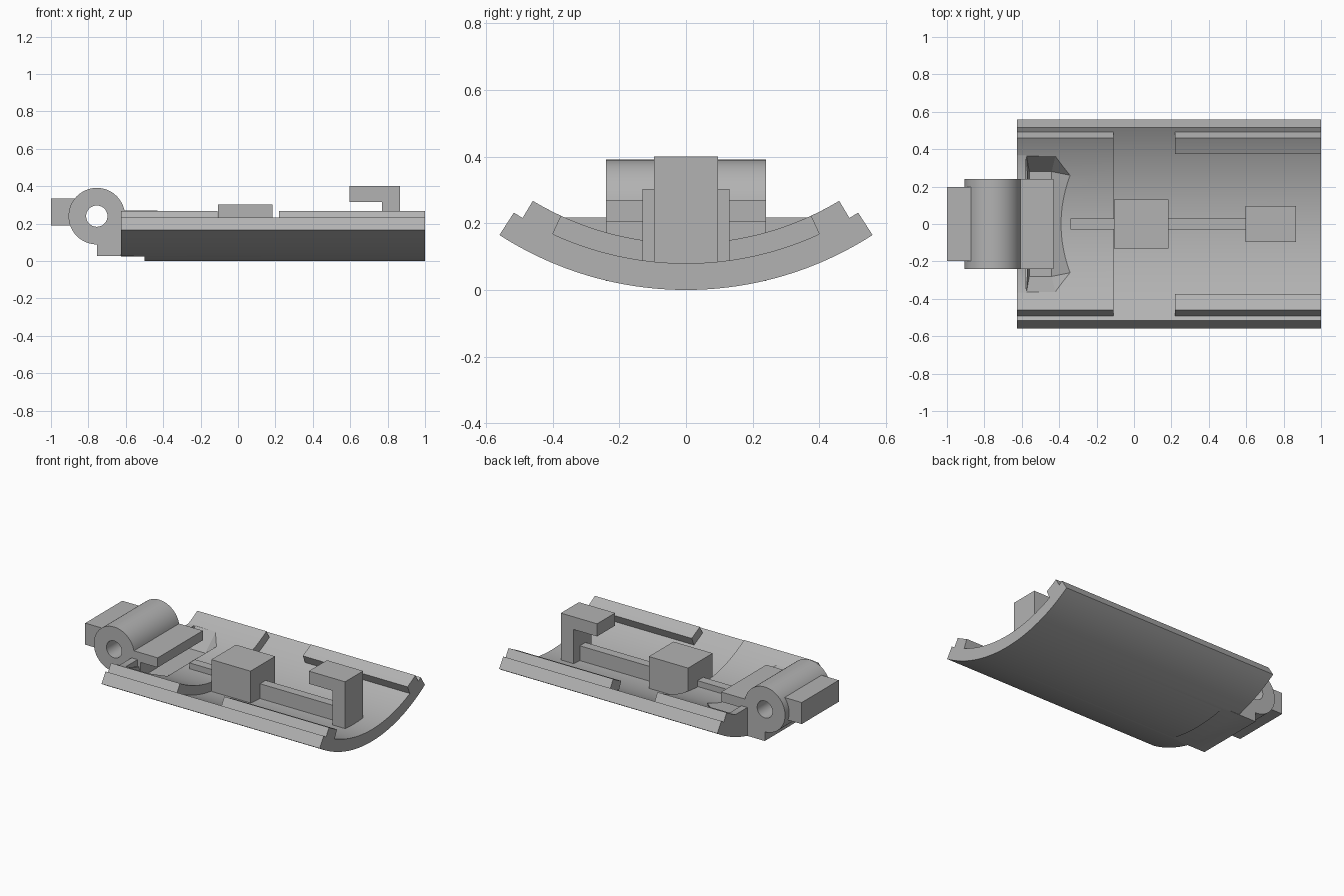
import bpy, bmesh, math

if "Cube" in bpy.data.objects:
    bpy.data.objects.remove(bpy.data.objects["Cube"], do_unlink=True)

grey = bpy.data.materials.new("plain grey")
grey.use_nodes = True
COLOUR = (0.45, 0.45, 0.45, 1)
grey.diffuse_color = COLOUR
grey.node_tree.nodes["Principled BSDF"].inputs["Base Color"].default_value = COLOUR

R_OUT, R_MID, R_IN = 1.033, 0.953, 0.893   # shell radii about the arc centre
X_END = -0.625


def finish(name, bm):
    bmesh.ops.recalc_face_normals(bm, faces=bm.faces)
    mesh = bpy.data.meshes.new(name)
    bm.to_mesh(mesh)
    bm.free()
    obj = bpy.data.objects.new(name, mesh)
    bpy.context.collection.objects.link(obj)
    mesh.materials.append(grey)
    return obj


def prism(name, profile, start, vector):
    """Extrude a closed 2D profile; start maps a profile point to 3D."""
    bm = bmesh.new()
    face = bm.faces.new([bm.verts.new(start(a, b)) for a, b in profile])
    new = bmesh.ops.extrude_face_region(bm, geom=[face])["geom"]
    moved = [v for v in new if isinstance(v, bmesh.types.BMVert)]
    bmesh.ops.translate(bm, verts=moved, vec=vector)
    return finish(name, bm)


def side_prism(name, profile, half):
    """Profile in x and z, extruded symmetrically across y."""
    return prism(name, profile, lambda x, z: (x, -half, z), (0, 2 * half, 0))


def box(name, x0, x1, half, z0, z1):
    return side_prism(name, [(x0, z0), (x1, z0), (x1, z1), (x0, z1)], half)


def arc_strip(name, inner, outer, a0, a1, x0, x1, n=48):
    """Curved strip running along x."""
    angles = [a0 + (a1 - a0) * i / n for i in range(n + 1)]
    pts = [(outer, a) for a in angles] + [(inner, a) for a in reversed(angles)]
    profile = [(r * math.sin(a), R_OUT - r * math.cos(a)) for r, a in pts]
    return prism(name, profile, lambda y, z: (x0, y, z), (x1 - x0, 0, 0))


def cylinder(name, radius, half, x, z, n=64):
    ring = [(x + radius * math.cos(math.tau * i / n), z + radius * math.sin(math.tau * i / n))
            for i in range(n)]
    return side_prism(name, ring, half)


def combine(target, other, operation):
    mod = target.modifiers.new(operation.lower(), "BOOLEAN")
    mod.operation, mod.object, mod.solver = operation, other, "EXACT"
    bpy.context.view_layer.update()
    graph = bpy.context.evaluated_depsgraph_get()
    mesh = bpy.data.meshes.new_from_object(target.evaluated_get(graph))
    target.modifiers.clear()
    target.data = mesh
    bpy.data.objects.remove(other, do_unlink=True)


def hull(name, points):
    bm = bmesh.new()
    for p in points:
        bm.verts.new(p)
    bmesh.ops.convex_hull(bm, input=bm.verts)
    return finish(name, bm)


# Curved shell with its thicker end and the two side rails
EDGE, LIP, RAIL = 0.573, 0.541, 0.433
shell = arc_strip("curved_shell", R_MID, R_OUT, -EDGE, EDGE, X_END, 1)
combine(shell, arc_strip("thick_end", R_IN, R_MID + 0.02, -LIP, LIP, X_END, -0.11), "UNION")
for side in (-1, 1):
    combine(shell, arc_strip("side_rail", R_IN, R_MID + 0.02, side * RAIL, side * LIP,
                             0.22, 1, 12), "UNION")

# Low end wall, sloped pocket and flattened underside at the hinge end
combine(shell, box("end_wall", X_END, -0.58, 0.385, 0.1, 0.218), "UNION")
pocket = [(x, s * y, z) for s in (-1, 1) for x, y, z in
          ((-0.56, 0.28, 0.1), (-0.44, 0.28, 0.1), (-0.575, 0.365, 0.22),
           (-0.42, 0.365, 0.22), (-0.34, 0.26, 0.18), (-0.34, 0.26, 0.35),
           (-0.575, 0.365, 0.35))]
combine(shell, hull("pocket_cutter", pocket), "DIFFERENCE")
combine(shell, box("underside_cutter", -0.7, -0.5, 0.6, -0.1, 0.025), "DIFFERENCE")

# Hinge knuckle with foot, plate, pull tab and pin hole
knuckle = cylinder("hinge_knuckle", 0.151, 0.24, -0.755, 0.24)
combine(knuckle, box("hinge_foot", -0.755, -0.56, 0.24, 0.027, 0.15), "UNION")
combine(knuckle, box("hinge_web", -0.66, -0.56, 0.24, 0.1, 0.26), "UNION")
combine(knuckle, box("hinge_plate", -0.65, -0.43, 0.24, 0.205, 0.27), "UNION")
combine(knuckle, box("pull_tab", -1, -0.86, 0.197, 0.19, 0.335), "UNION")
combine(knuckle, cylinder("pin_hole_cutter", 0.057, 0.5, -0.755, 0.24, 48), "DIFFERENCE")
combine(shell, knuckle, "UNION")

# Centre bar, block and hook
combine(shell, box("centre_bar", -0.34, 0.8, 0.03, 0.05, 0.18), "UNION")
combine(shell, box("centre_block", -0.107, 0.185, 0.131, 0.05, 0.303), "UNION")
hook = [(0.865, 0.05), (0.865, 0.4), (0.595, 0.4), (0.595, 0.315), (0.77, 0.315), (0.77, 0.05)]
combine(shell, side_prism("hook", hook, 0.096), "UNION")

# Smooth curves, sharp edges
bpy.ops.object.select_all(action="DESELECT")
shell.select_set(True)
bpy.context.view_layer.objects.active = shell
bpy.ops.object.shade_smooth_by_angle(angle=math.radians(30))
